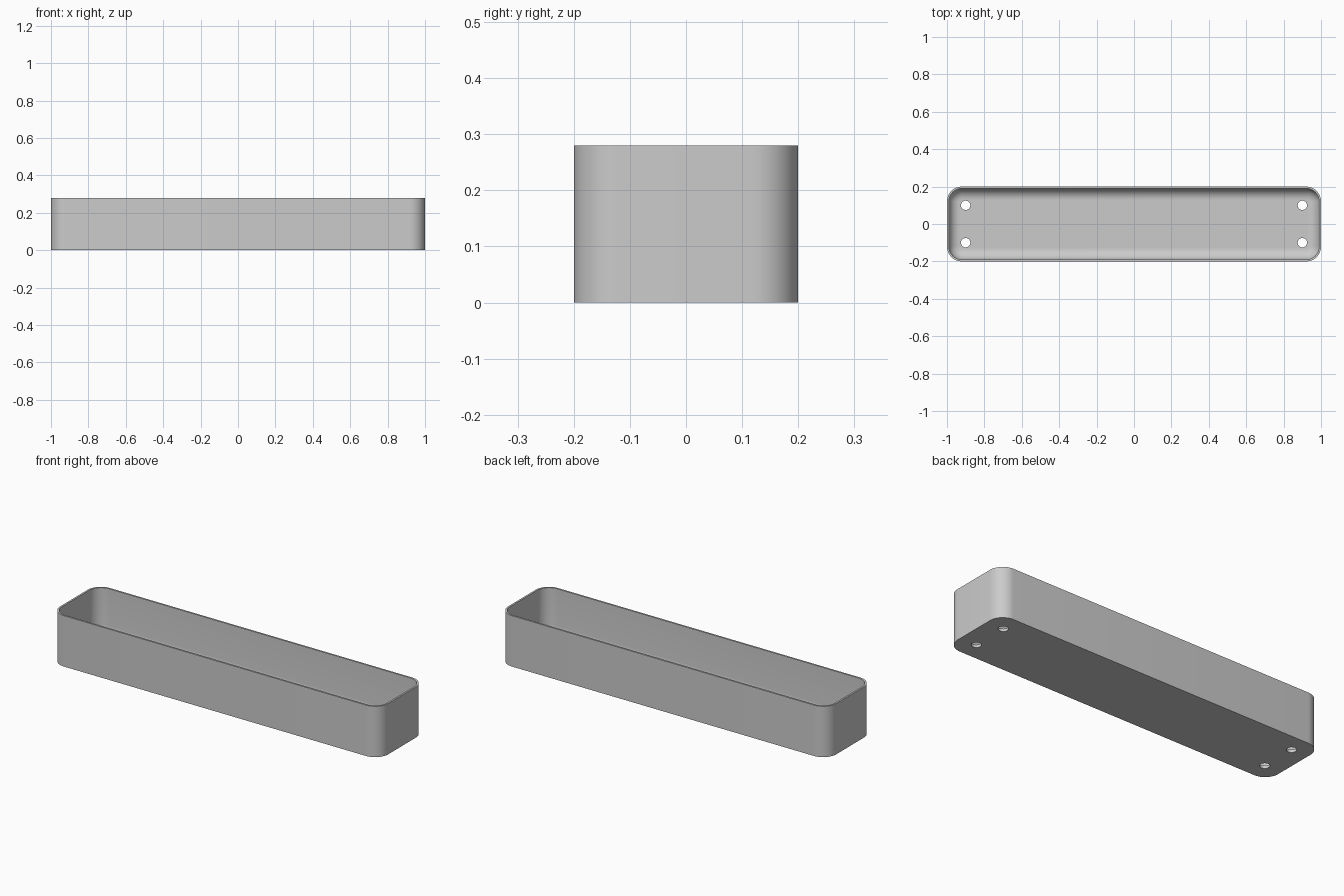
import bpy, bmesh
from math import sin, cos, pi

if "Cube" in bpy.data.objects:
    bpy.data.objects.remove(bpy.data.objects["Cube"], do_unlink=True)

HALF_X, HALF_Y, HEIGHT = 1.0, 0.2, 0.28
CORNER, WALL, FLOOR, FILLET = 0.08, 0.01, 0.015, 0.06
CORNER_STEPS, FILLET_STEPS = 12, 10

grey = bpy.data.materials.new("light grey")
grey.use_nodes = True
colour = (0.6, 0.6, 0.6, 1)
grey.diffuse_color = colour
grey.node_tree.nodes["Principled BSDF"].inputs["Base Color"].default_value = colour


def rounded_ring(bm, inset, z):
    """Rounded rectangle of vertices, moved inwards by inset."""
    radius = CORNER - inset
    ring = []
    for i, (sx, sy) in enumerate([(1, 1), (-1, 1), (-1, -1), (1, -1)]):
        for k in range(CORNER_STEPS + 1):
            a = (i + k / CORNER_STEPS) * pi / 2
            ring.append(bm.verts.new((sx * (HALF_X - CORNER) + radius * cos(a),
                                      sy * (HALF_Y - CORNER) + radius * sin(a), z)))
    return ring


def new_object(name, bm):
    bmesh.ops.recalc_face_normals(bm, faces=bm.faces)
    mesh = bpy.data.meshes.new(name)
    bm.to_mesh(mesh)
    bm.free()
    obj = bpy.data.objects.new(name, mesh)
    bpy.context.collection.objects.link(obj)
    return obj


# Tray: outer wall, rim, inner wall and rounded inner floor edge
profile = [(0, 0), (0, HEIGHT), (WALL, HEIGHT)]
for k in range(FILLET_STEPS + 1):
    a = k / FILLET_STEPS * pi / 2
    profile.append((WALL + FILLET * (1 - cos(a)), FLOOR + FILLET * (1 - sin(a))))
bm = bmesh.new()
rings = [rounded_ring(bm, inset, z) for inset, z in profile]
for low, high in zip(rings, rings[1:]):
    for i in range(len(low)):
        j = (i + 1) % len(low)
        bm.faces.new((low[i], low[j], high[j], high[i]))
bm.faces.new(rings[0])
bm.faces.new(rings[-1])
tray = new_object("tray", bm)
tray.data.materials.append(grey)

# Four drain holes through the floor
bm = bmesh.new()
for sx in (-1, 1):
    for sy in (-1, 1):
        made = bmesh.ops.create_cone(bm, cap_ends=True, segments=32, radius1=0.025,
                                     radius2=0.025, depth=0.1)
        bmesh.ops.translate(bm, verts=made["verts"], vec=(sx * 0.9, sy * 0.1, 0))
cutter = new_object("drain_hole_cutter", bm)
cutter.data.materials.append(grey)
cutter.hide_render = True

holes = tray.modifiers.new("drain holes", "BOOLEAN")
holes.operation = "DIFFERENCE"
holes.solver = "EXACT"
holes.object = cutter
bpy.ops.object.select_all(action="DESELECT")
tray.select_set(True)
bpy.context.view_layer.objects.active = tray
bpy.ops.object.modifier_apply(modifier=holes.name)
bpy.data.objects.remove(cutter, do_unlink=True)
bpy.ops.object.shade_smooth_by_angle(angle=pi / 6)
